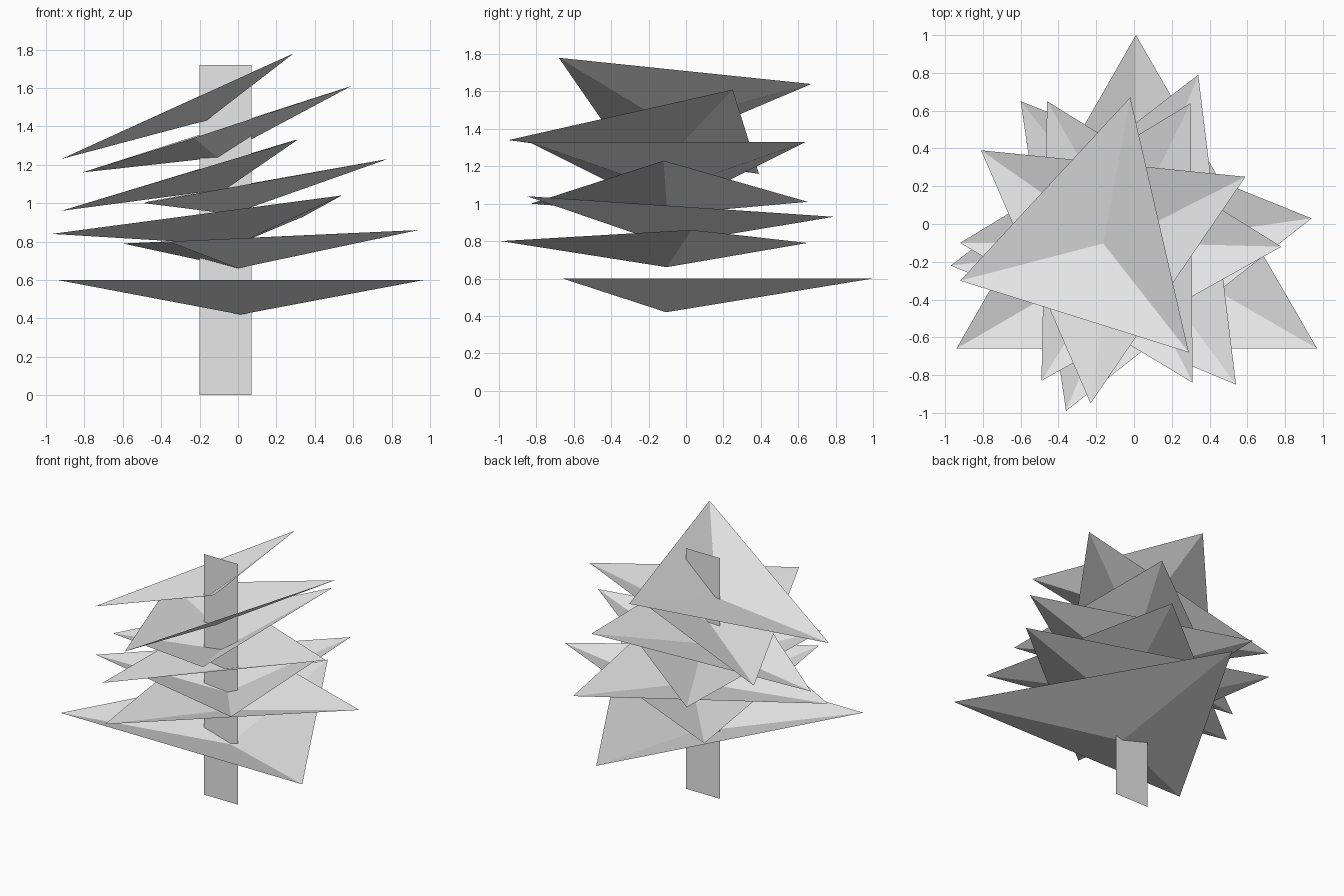
import bpy
import bmesh
from mathutils import Vector

default_cube = bpy.data.objects.get("Cube")
if default_cube:
    bpy.data.objects.remove(default_cube, do_unlink=True)

# One pale grey for the whole tree
grey = bpy.data.materials.new("pale grey")
grey.use_nodes = True
grey.diffuse_color = (0.8, 0.8, 0.8, 1)
grey.node_tree.nodes["Principled BSDF"].inputs["Base Color"].default_value = grey.diffuse_color


def add_object(name, bm):
    """Turn a bmesh into a named, flat shaded object."""
    mesh = bpy.data.meshes.new(name)
    bm.to_mesh(mesh)
    bm.free()
    mesh.materials.append(grey)
    obj = bpy.data.objects.new(name, mesh)
    bpy.context.collection.objects.link(obj)
    return obj


def add_branch_tier(name, tips, depth_ratio=0.163):
    """Open three-sided cone whose point hangs below the plane of its tips."""
    tips = [Vector(tip) for tip in tips]
    centre = sum(tips, Vector()) / len(tips)
    up = (tips[1] - tips[0]).cross(tips[2] - tips[0]).normalized()
    if up.z < 0:
        up.negate()
        tips.reverse()
    radius = sum((tip - centre).length for tip in tips) / len(tips)
    bm = bmesh.new()
    point = bm.verts.new(centre - up * radius * depth_ratio)
    rim = [bm.verts.new(tip) for tip in tips]
    for i, corner in enumerate(rim):
        bm.faces.new((point, rim[(i + 1) % len(rim)], corner))
    add_object(name, bm)


# Trunk: a single upright flat card
bm = bmesh.new()
left, right, depth, height = 0.07, -0.2, -0.1, 1.72
bm.faces.new([bm.verts.new((x, depth, z)) for x, z in
              ((right, 0), (left, 0), (left, height), (right, height))])
add_object("trunk", bm)

# Branch tiers from the ground up, each given by its three tips
tiers = {
    "lowest_branches": ((-0.94, -0.66, 0.6), (0.97, -0.66, 0.6), (0.01, 1, 0.6)),
    "second_branches": ((0.94, 0.03, 0.86), (-0.6, 0.65, 0.79), (-0.36, -0.99, 0.8)),
    "third_branches": ((-0.97, -0.22, 0.84), (0.54, -0.85, 1.04), (0.34, 0.79, 0.93)),
    "fourth_branches": ((0.78, -0.12, 1.23), (-0.46, 0.65, 1.01), (-0.49, -0.83, 1)),
    "fifth_branches": ((-0.92, -0.1, 0.96), (0.31, -0.84, 1.33), (0.3, 0.64, 1.33)),
    "sixth_branches": ((0.59, 0.25, 1.61), (-0.81, 0.39, 1.16), (-0.23, -0.95, 1.34)),
    "top_branches": ((0.29, -0.68, 1.78), (-0.02, 0.67, 1.64), (-0.92, -0.3, 1.23)),
}
for name, tips in tiers.items():
    add_branch_tier(name, tips)
